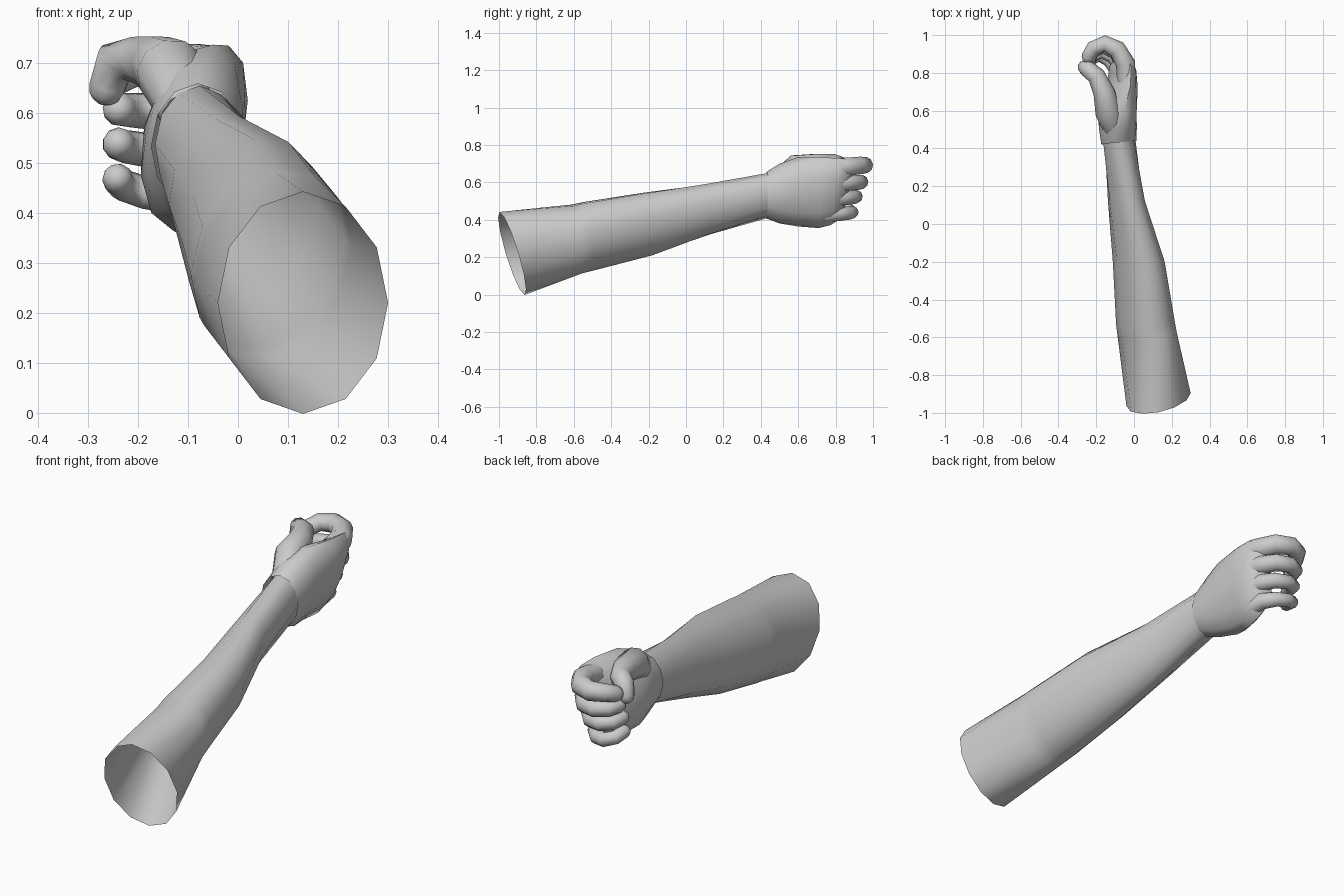
import bpy, bmesh
from math import sin, cos, pi, radians
from mathutils import Vector


def finish(name, rings, cap_start, cap_end):
    """Skin a list of vertex rings into one smooth object."""
    bm = bmesh.new()
    loops = [[bm.verts.new(p) for p in r] for r in rings]
    n = len(loops[0])
    for a, b in zip(loops, loops[1:]):
        for i in range(n):
            j = (i + 1) % n
            bm.faces.new((a[i], a[j], b[j], b[i]))
    for use, loop in ((cap_start, loops[0]), (cap_end, loops[-1])):
        if use:
            bm.faces.new(loop)
    bmesh.ops.recalc_face_normals(bm, faces=bm.faces)
    me = bpy.data.meshes.new(name)
    bm.to_mesh(me)
    bm.free()
    ob = bpy.data.objects.new(name, me)
    bpy.context.collection.objects.link(ob)
    bpy.ops.object.select_all(action='DESELECT')
    ob.select_set(True)
    bpy.context.view_layer.objects.active = ob
    bpy.ops.object.shade_smooth_by_angle(angle=radians(60))
    return ob


def section(y, cx, cz, a, b, tilt, slope_z=0, slope_x=0, n=12):
    """Tilted ellipse across the arm, leaning along y."""
    t = radians(tilt)
    ring = []
    for i in range(n):
        u, v = a * cos(2 * pi * i / n), b * sin(2 * pi * i / n)
        dx, dz = u * cos(t) - v * sin(t), u * sin(t) + v * cos(t)
        ring.append((cx + dx, y + slope_z * dz + slope_x * dx, cz + dz))
    return ring


def digit(name, path, n=10):
    """Tapered tube with a rounded tip; path holds (x, y, z, radius)."""
    pts = [Vector(p[:3]) for p in path]
    rad = [p[3] for p in path]
    end = (pts[-1] - pts[-2]).normalized()
    r = rad[-1]
    for d, k in ((0.5, 0.85), (0.8, 0.55), (0.95, 0.2)):
        pts.append(pts[len(path) - 1] + end * r * d)
        rad.append(r * k)
    rings, side, last = [], None, None
    for i, p in enumerate(pts):
        d0 = (p - pts[max(i - 1, 0)]).normalized()
        d1 = (pts[min(i + 1, len(pts) - 1)] - p).normalized()
        t = (d0 + d1).normalized()
        if side is None:
            side = t.cross(Vector((0, 0, 1))).normalized()
        else:
            side = last.rotation_difference(t) @ side
        last = t
        up = t.cross(side)
        rings.append([p + rad[i] * (side * cos(2 * pi * k / n) + up * sin(2 * pi * k / n))
                      for k in range(n)])
    return finish(name, rings, True, True)


# Forearm: open tube from elbow to wrist
finish("forearm", [
    section(-0.93, 0.13, 0.22, 0.222, 0.17, 90, -0.3, 0.2),
    section(-0.585, 0.07, 0.297, 0.195, 0.147, 65, -0.15, 0.1),
    section(-0.52, 0.06, 0.312, 0.194, 0.145, 65, -0.15, 0.1),
    section(-0.20, 0.025, 0.378, 0.180, 0.126, 65, -0.12, 0.05),
    section(0.12, -0.04, 0.457, 0.142, 0.092, 72, -0.08, 0.05),
    section(0.46, -0.08, 0.535, 0.119, 0.086, 88),
], False, False)

# Palm with open cuff
finish("palm", [
    section(0.43, -0.08, 0.533, 0.125, 0.093, 90, 0.02, 0.1),
    section(0.50, -0.085, 0.54, 0.16, 0.10, 85),
    section(0.60, -0.09, 0.55, 0.19, 0.10, 78),
    section(0.72, -0.067, 0.545, 0.195, 0.075, 76, 0.05),
    section(0.80, -0.062, 0.55, 0.185, 0.06, 75, 0.15),
    section(0.85, -0.072, 0.56, 0.165, 0.045, 75, 0.22),
    section(0.87, -0.085, 0.56, 0.14, 0.02, 75, 0.22),
], False, True)

# Curled fingers
fingers = {
    "index_finger": [(-0.04, 0.76, 0.67, 0.05), (-0.045, 0.85, 0.682, 0.052),
                     (-0.09, 0.925, 0.69, 0.049), (-0.155, 0.955, 0.692, 0.045),
                     (-0.215, 0.93, 0.69, 0.041), (-0.24, 0.885, 0.675, 0.038)],
    "middle_finger": [(-0.05, 0.76, 0.59, 0.045), (-0.052, 0.85, 0.597, 0.045),
                      (-0.10, 0.915, 0.60, 0.042), (-0.165, 0.937, 0.602, 0.038),
                      (-0.22, 0.91, 0.605, 0.035), (-0.238, 0.855, 0.607, 0.034)],
    "ring_finger": [(-0.07, 0.75, 0.51, 0.042), (-0.072, 0.835, 0.517, 0.042),
                    (-0.115, 0.89, 0.52, 0.038), (-0.175, 0.91, 0.524, 0.035),
                    (-0.225, 0.885, 0.532, 0.034), (-0.239, 0.83, 0.538, 0.033)],
    "little_finger": [(-0.09, 0.74, 0.425, 0.042), (-0.094, 0.82, 0.432, 0.040),
                      (-0.135, 0.87, 0.435, 0.036), (-0.185, 0.89, 0.44, 0.033),
                      (-0.23, 0.87, 0.455, 0.032), (-0.241, 0.82, 0.468, 0.031)],
}
for name, path in fingers.items():
    digit(name, path)

# Thumb lying along the top and bending down
digit("thumb", [(-0.10, 0.49, 0.60, 0.055), (-0.135, 0.59, 0.682, 0.07),
                (-0.16, 0.70, 0.698, 0.057), (-0.20, 0.785, 0.706, 0.048),
                (-0.245, 0.82, 0.70, 0.044), (-0.262, 0.83, 0.65, 0.037)])
